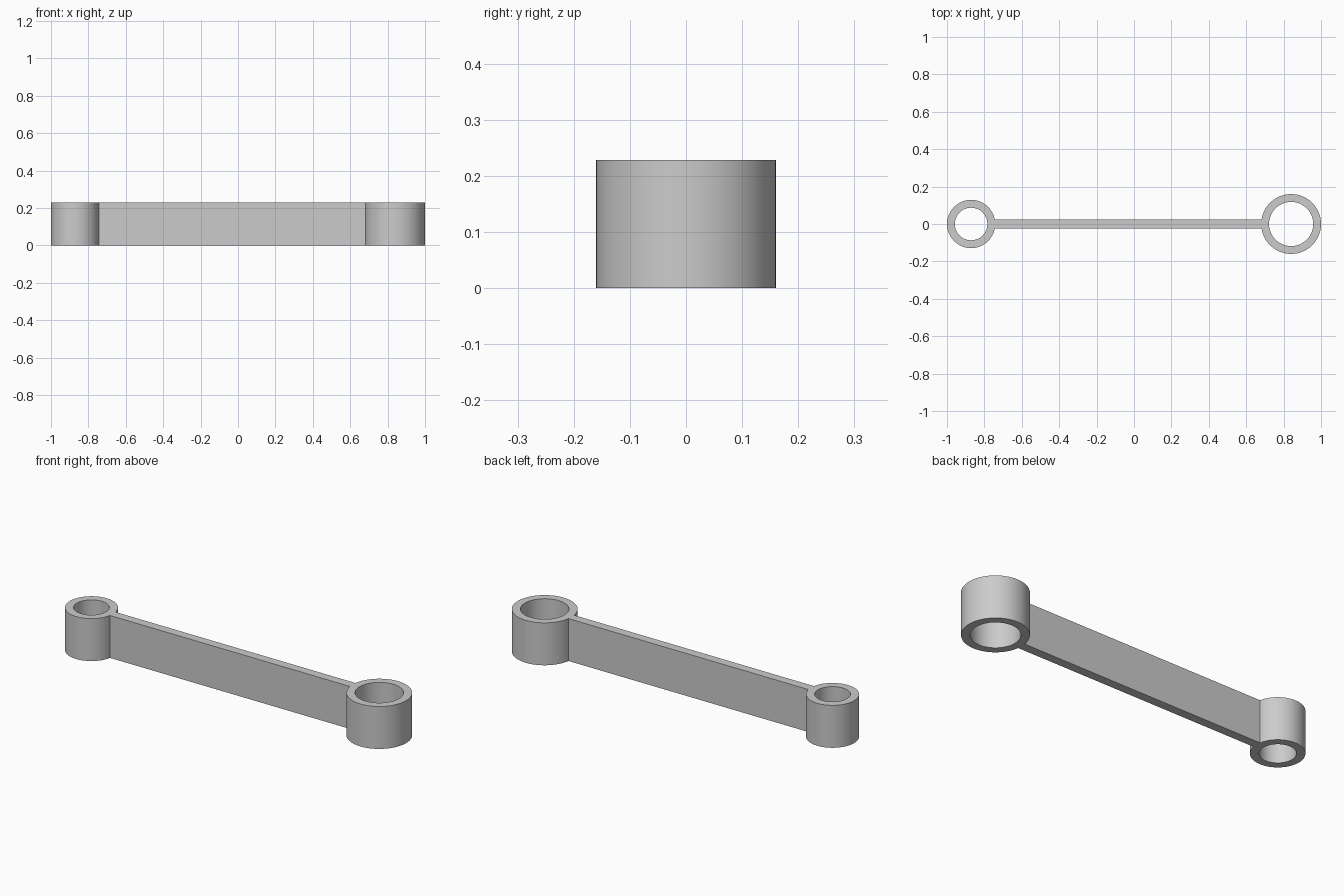
import bpy
import bmesh
from math import asin, cos, sin, pi

if "Cube" in bpy.data.objects:
    bpy.data.objects.remove(bpy.data.objects["Cube"])

HEIGHT = 0.228
HALF_WEB = 0.024          # half the thickness of the connecting bar
SEGMENTS = 96
SMALL = dict(x=-0.871, outer=0.129, bore=0.087)
LARGE = dict(x=0.84, outer=0.16, bore=0.118)

grey = bpy.data.materials.new("plain grey")
grey.use_nodes = True
colour = (0.6, 0.6, 0.6, 1)
grey.diffuse_color = colour
grey.node_tree.nodes["Principled BSDF"].inputs["Base Color"].default_value = colour


def arc(x, radius, start, sweep, closed=False):
    """Points along an arc centred on the long axis."""
    count = SEGMENTS if closed else SEGMENTS + 1
    return [(x + radius * cos(start + sweep * i / SEGMENTS),
             radius * sin(start + sweep * i / SEGMENTS), 0) for i in range(count)]


def add_loop(bm, points):
    verts = [bm.verts.new(p) for p in points]
    return [bm.edges.new((v, verts[(i + 1) % len(verts)])) for i, v in enumerate(verts)]


# Outline: both eyes joined by the straight sides of the bar
gap_l = asin(HALF_WEB / LARGE["outer"])
gap_s = asin(HALF_WEB / SMALL["outer"])
outline = arc(LARGE["x"], LARGE["outer"], -pi + gap_l, 2 * (pi - gap_l))
outline += arc(SMALL["x"], SMALL["outer"], gap_s, 2 * (pi - gap_s))

bm = bmesh.new()
edges = add_loop(bm, outline)

# Bores through the two eyes
for eye in (SMALL, LARGE):
    edges += add_loop(bm, arc(eye["x"], eye["bore"], 0, 2 * pi, closed=True))

# Fill the section and raise it to full height
bmesh.ops.triangle_fill(bm, edges=edges, use_beauty=True, normal=(0, 0, 1))
raised = bmesh.ops.extrude_face_region(bm, geom=bm.faces[:], use_keep_orig=True)
bmesh.ops.translate(bm, vec=(0, 0, HEIGHT),
                    verts=[g for g in raised["geom"] if isinstance(g, bmesh.types.BMVert)])
bmesh.ops.recalc_face_normals(bm, faces=bm.faces[:])
bmesh.ops.dissolve_limit(bm, angle_limit=0.01, verts=[],
                         edges=[e for e in bm.edges if len(e.link_faces) == 2
                                and all(abs(f.normal.z) > 0.9 for f in e.link_faces)])

mesh = bpy.data.meshes.new("link_arm")
bm.to_mesh(mesh)
bm.free()
mesh.materials.append(grey)
link_arm = bpy.data.objects.new("link_arm", mesh)
bpy.context.collection.objects.link(link_arm)

# Round walls smooth, rims and bar corners sharp
bpy.ops.object.select_all(action="DESELECT")
link_arm.select_set(True)
bpy.context.view_layer.objects.active = link_arm
bpy.ops.object.shade_smooth_by_angle(angle=0.5)
